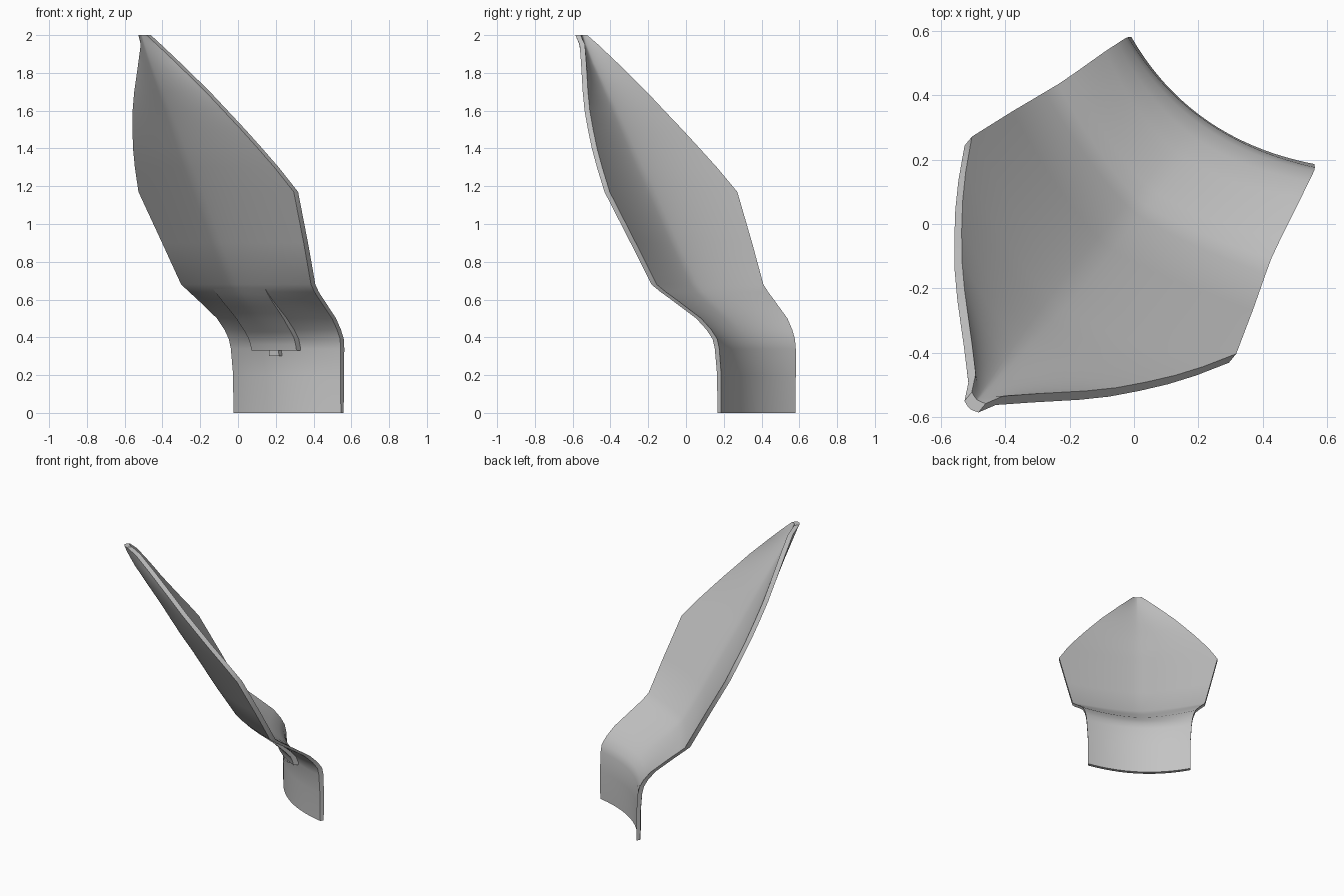
import bpy, bmesh, math
from mathutils import Vector

cube = bpy.data.objects.get("Cube")
if cube:
    bpy.data.objects.remove(cube)

grey = bpy.data.materials.new("plain grey")
grey.use_nodes = True
COLOUR = (0.55, 0.55, 0.55, 1)
grey.diffuse_color = COLOUR
grey.node_tree.nodes["Principled BSDF"].inputs["Base Color"].default_value = COLOUR

# The blade leans along one diagonal; across is the width direction
ANGLE = math.radians(50.6)
ALONG = Vector((math.cos(ANGLE), math.sin(ANGLE), 0))
ACROSS = Vector((math.sin(ANGLE), -math.cos(ANGLE), 0))

# Height, half width, position of the side edges, position of the middle
SECTIONS = [
    (0, .345, .458, .379), (.2, .345, .458, .379), (.34, .353, .45, .374),
    (.39, .358, .44, .355), (.44, .366, .41, .31), (.5, .38, .358, .24),
    (.6, .413, .225, .1), (.64, .428, .17, .05), (.68, .445, .122, .01),
    (.9, .485, .012, -.125), (1.17, .532, -.128, -.28), (1.3, .478, -.224, -.36),
    (1.4, .428, -.3, -.418), (1.5, .372, -.373, -.474), (1.6, .311, -.446, -.532),
    (1.7, .245, -.513, -.592), (1.85, .132, -.617, -.68),
    (1.95, .055, -.69, -.73), (2, .028, -.742, -.75)]


def section(z):
    """Interpolate the section at a height."""
    for a, b in zip(SECTIONS, SECTIONS[1:]):
        if z <= b[0]:
            f = (z - a[0]) / (b[0] - a[0])
            return [p + (q - p) * f for p, q in zip(a, b)]


def surface(z, t, offset):
    """Point on the cupped blade, t running from -1 to 1 across it."""
    _, width, edge, middle = section(z)
    # Round arc at the foot, softened fold in the blade
    bend = min(1, max(0, (z - 0.4) / 0.25))
    power = 2 - 0.55 * bend
    skew = 0.028 * (1 - bend)
    along = middle + (edge - middle) * abs(t) ** power + skew * t + offset
    return ALONG * along + ACROSS * (width * t - 0.03) + Vector((0, 0, z))


def slab(name, heights, span, columns, inner, outer):
    """Closed sheet between two offsets, each a function of height."""
    bm = bmesh.new()
    ts = [span * (2 * i / columns - 1) for i in range(columns + 1)]
    sides = [[[bm.verts.new(surface(z, t, off(z))) for t in ts] for z in heights]
             for off in (outer, inner)]
    last = len(heights) - 1
    for grid in sides:
        for j in range(last):
            for i in range(columns):
                bm.faces.new((grid[j][i], grid[j][i + 1],
                              grid[j + 1][i + 1], grid[j + 1][i]))
    a, b = sides
    for j in (0, last):
        for i in range(columns):
            bm.faces.new((a[j][i], a[j][i + 1], b[j][i + 1], b[j][i]))
    for i in (0, columns):
        for j in range(last):
            bm.faces.new((a[j][i], a[j + 1][i], b[j + 1][i], b[j][i]))
    bmesh.ops.recalc_face_normals(bm, faces=bm.faces)
    mesh = bpy.data.meshes.new(name)
    bm.to_mesh(mesh)
    bm.free()
    mesh.materials.append(grey)
    obj = bpy.data.objects.new(name, mesh)
    bpy.context.collection.objects.link(obj)
    bpy.ops.object.select_all(action='DESELECT')
    obj.select_set(True)
    bpy.context.view_layer.objects.active = obj
    bpy.ops.object.shade_smooth_by_angle(angle=math.radians(45))


def half(z):
    """Half the sheet thickness, measured level."""
    return 0.012 + 0.006 * min(1, z / 0.6)


# Curved blade with its upright foot
slab("blade", [s[0] for s in SECTIONS], 1, 32, half, lambda z: -half(z))

# Raised strip under the bend, fading into the blade at the top
strip_heights = [.33 + .33 * i / 10 for i in range(11)]
slab("bend_strip", strip_heights, .41, 12, lambda z: 0,
     lambda z: -half(z) - 0.035 * min(1, (.66 - z) / .2))

# Small catch below the strip
slab("catch", [.3, .34], .09, 2, lambda z: 0, lambda z: -half(z) - 0.025)
